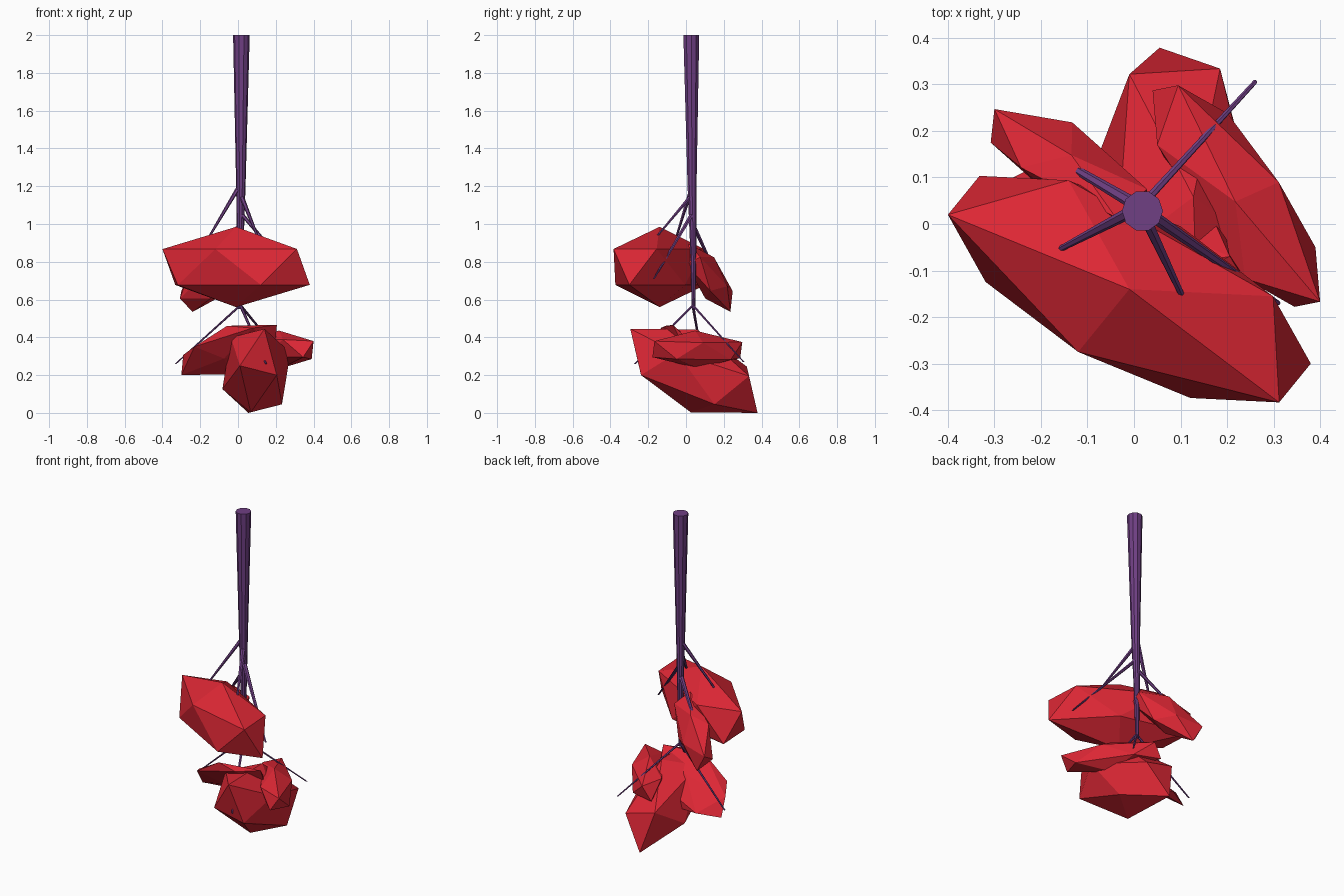
import bpy, bmesh, math
from mathutils import Vector, Matrix

if "Cube" in bpy.data.objects:
    bpy.data.objects.remove(bpy.data.objects["Cube"])


def material(name, rgb):
    m = bpy.data.materials.new(name)
    m.diffuse_color = (*rgb, 1)
    m.use_nodes = True
    m.node_tree.nodes["Principled BSDF"].inputs["Base Color"].default_value = m.diffuse_color
    return m


BARK = material("purple_bark", (0.16, 0.05, 0.23))
LEAF = material("red_leaf", (0.72, 0.02, 0.035))


def finish(name, bm, mat):
    bmesh.ops.recalc_face_normals(bm, faces=bm.faces)
    me = bpy.data.meshes.new(name)
    bm.to_mesh(me)
    bm.free()
    me.materials.append(mat)
    bpy.context.collection.objects.link(bpy.data.objects.new(name, me))


def limb(name, path, sides):
    """Tapered tube through (x, y, z, radius) points, with level rings."""
    bm = bmesh.new()
    rings = []
    for x, y, z, r in path:
        rings.append([bm.verts.new((x + r * math.cos(2 * math.pi * i / sides),
                                    y + r * math.sin(2 * math.pi * i / sides), z))
                      for i in range(sides)])
    for lo, hi in zip(rings, rings[1:]):
        for i in range(sides):
            j = (i + 1) % sides
            bm.faces.new((lo[i], lo[j], hi[j], hi[i]))
    bm.faces.new(rings[0])
    bm.faces.new(rings[-1])
    finish(name, bm, BARK)


def foliage(name, centre, pole, a, b):
    """Skewed icosahedron fixed by its centre and three corners of one face."""
    c = Vector(centre)
    p, a, b = (Vector(v) - c for v in (pole, a, b))
    k = 0.618034
    ring = [a, b]
    for _ in range(3):
        ring.append(k * (ring[-1] + p) - ring[-2])
    bm = bmesh.new()
    for v in [p] + ring:
        bm.verts.new(c + v)
        bm.verts.new(c - v)
    bmesh.ops.convex_hull(bm, input=bm.verts)
    finish(name, bm, LEAF)


# Trunk, thick at the top and thin at the bottom
limb("trunk", [(0.018, 0.028, 2.0, 0.044), (0.015, 0.032, 1.2, 0.025),
               (0.012, 0.038, 0.9, 0.018), (0.01, 0.04, 0.55, 0.010)], 10)

# Branches: start height, tip
branches = [
    (1.21, (-0.19, -0.07, 0.87)),
    (1.16, (0.125, -0.20, 0.88)),
    (1.06, (0.31, -0.17, 0.71)),
    (1.00, (-0.24, 0.185, 0.68)),
    (0.57, (0.26, 0.305, 0.27)),
    (0.57, (0.148, -0.27, 0.26)),
    (0.57, (-0.33, 0.09, 0.26)),
]
for n, (z, tip) in enumerate(branches):
    r = 0.014 if z > 0.9 else 0.009
    limb(f"branch_{n + 1}", [(0.013, 0.036, z, r), (*tip, 0.005)], 6)

# Foliage clumps
foliage("foliage_upper_large", (-0.01, -0.14, 0.7725), (-0.01, -0.14, 0.985),
        (-0.4, 0.02, 0.867), (-0.12, -0.275, 0.867))
foliage("foliage_upper_small", (-0.14, 0.125, 0.715), (-0.30, 0.247, 0.645),
        (-0.24, 0.235, 0.535), (-0.308, 0.175, 0.605))
foliage("foliage_lower_large", (0.0975, 0.042, 0.2225), (0.14, -0.295, 0.445),
        (0.01, -0.25, 0.25), (0.205, -0.238, 0.20))
foliage("foliage_lower_right", (0.22, 0.06, 0.335), (0.40, -0.167, 0.38),
        (0.39, -0.05, 0.285), (0.345, -0.178, 0.295))
foliage("foliage_lower_left", (-0.047, 0.005, 0.333), (-0.30, 0.08, 0.20),
        (-0.29, 0.025, 0.307), (-0.17, 0.145, 0.217))
